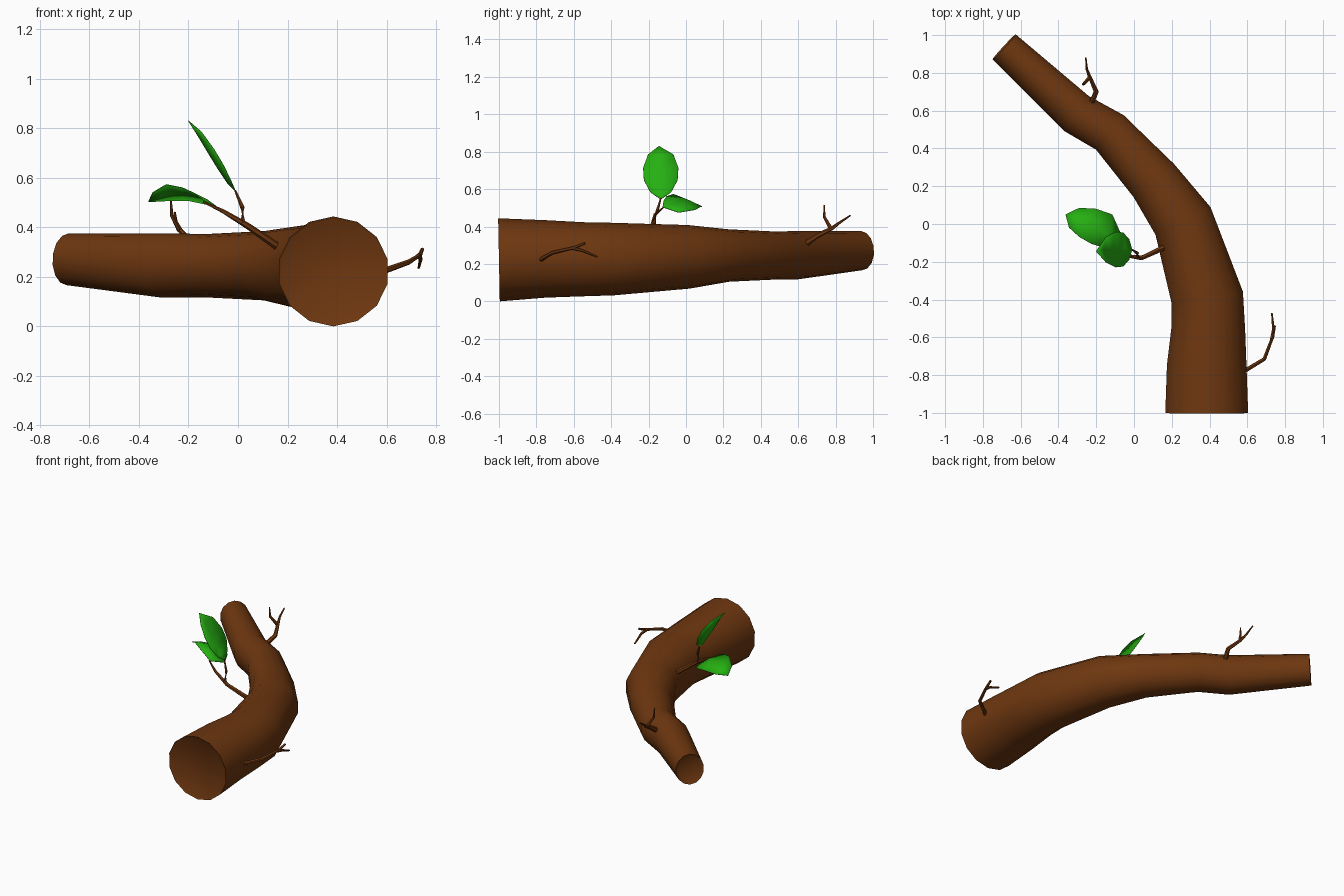
import bpy, bmesh, math
from mathutils import Vector

if "Cube" in bpy.data.objects:
    bpy.data.objects.remove(bpy.data.objects["Cube"])


def material(name, rgb):
    m = bpy.data.materials.new(name)
    m.diffuse_color = (*rgb, 1)
    m.use_nodes = True
    m.node_tree.nodes["Principled BSDF"].inputs["Base Color"].default_value = m.diffuse_color
    return m


BARK = material("bark brown", (0.155, 0.038, 0.005))
LEAF = material("leaf green", (0.019, 0.43, 0.006))


def finish(bm, name, mat, angle=45):
    me = bpy.data.meshes.new(name)
    bm.to_mesh(me)
    bm.free()
    ob = bpy.data.objects.new(name, me)
    bpy.context.collection.objects.link(ob)
    me.materials.append(mat)
    bpy.context.view_layer.objects.active = ob
    ob.select_set(True)
    bpy.ops.object.shade_smooth_by_angle(angle=math.radians(angle))
    ob.select_set(False)
    return ob


def sweep(bm, stations, sides):
    """Capped tube through (x, y, z, side radius, up radius); returns caps."""
    pts = [Vector(s[:3]) for s in stations]
    rings = []
    for i, s in enumerate(stations):
        t = Vector((0, 0, 0))
        if i > 0:
            t += (pts[i] - pts[i - 1]).normalized()
        if i < len(pts) - 1:
            t += (pts[i + 1] - pts[i]).normalized()
        t.normalize()
        ref = Vector((0, 0, 1)) if abs(t.z) < 0.95 else Vector((0, 1, 0))
        side = t.cross(ref).normalized()
        up = side.cross(t)
        rings.append([bm.verts.new(pts[i] + side * s[3] * math.sin(a) + up * s[4] * math.cos(a))
                      for a in (2 * math.pi * k / sides for k in range(sides))])
    for a, b in zip(rings, rings[1:]):
        for k in range(sides):
            n = (k + 1) % sides
            bm.faces.new((a[k], a[n], b[n], b[k]))
    caps = [bm.faces.new(rings[0]), bm.faces.new(rings[-1])]
    bmesh.ops.recalc_face_normals(bm, faces=bm.faces)
    return caps


# Main log: curved, tapering, with slightly recessed cut ends
LOG = [(0.385, -1.0, 0.222, 0.225, 0.222), (0.385, -0.75, 0.227, 0.216, 0.207),
       (0.393, -0.55, 0.225, 0.200, 0.198), (0.388, -0.39, 0.226, 0.196, 0.194),
       (0.26, 0.015, 0.238, 0.167, 0.170), (0.105, 0.23, 0.245, 0.142, 0.140),
       (-0.128, 0.485, 0.245, 0.120, 0.128), (-0.305, 0.585, 0.246, 0.116, 0.130),
       (-0.687, 0.938, 0.271, 0.092, 0.105)]
bm = bmesh.new()
caps = sweep(bm, LOG, 14)
bmesh.ops.inset_individual(bm, faces=caps, thickness=0.012, depth=-0.008)
finish(bm, "log", BARK)


# Twigs: each is a set of tapering shoots (points, start radius, end radius)
def twig(name, shoots):
    bm = bmesh.new()
    for pts, r0, r1 in shoots:
        n = len(pts) - 1
        radii = [r0 + (r1 - r0) * i / n for i in range(n + 1)]
        sweep(bm, [(*p, r, r) for p, r in zip(pts, radii)], 6)
    finish(bm, name, BARK)


twig("leafy_twig", [
    ([(0.17, -0.12, 0.315), (0.04, -0.18, 0.405), (-0.06, -0.165, 0.465), (-0.14, -0.12, 0.503)], 0.017, 0.004),
    ([(0.02, -0.175, 0.415), (0.018, -0.155, 0.48), (-0.012, -0.135, 0.55)], 0.014, 0.004)])
twig("back_twig", [
    ([(-0.23, 0.63, 0.30), (-0.2, 0.7, 0.35), (-0.235, 0.78, 0.39), (-0.25, 0.82, 0.42),
      (-0.255, 0.88, 0.46)], 0.017, 0.004),
    ([(-0.235, 0.775, 0.388), (-0.268, 0.74, 0.45), (-0.272, 0.738, 0.515)], 0.012, 0.004)])
twig("side_twig", [
    ([(0.565, -0.79, 0.215), (0.69, -0.715, 0.26), (0.735, -0.595, 0.288), (0.745, -0.54, 0.312)], 0.013, 0.007),
    ([(0.73, -0.61, 0.286), (0.738, -0.555, 0.272), (0.73, -0.473, 0.237)], 0.011, 0.005)])


# Leaves: thin sheets from base to tip through (left, middle, right) rows
def leaf(name, base, rows, tip):
    bm = bmesh.new()
    b, t = bm.verts.new(base), bm.verts.new(tip)
    vs = [[bm.verts.new(p) for p in row] for row in rows]
    for k in range(2):
        bm.faces.new((b, vs[0][k + 1], vs[0][k]))
        for lo, hi in zip(vs, vs[1:]):
            bm.faces.new((lo[k], lo[k + 1], hi[k + 1], hi[k]))
        bm.faces.new((vs[-1][k], vs[-1][k + 1], t))
    bmesh.ops.recalc_face_normals(bm, faces=bm.faces)
    ob = finish(bm, name, LEAF, 60)
    mod = ob.modifiers.new("thickness", "SOLIDIFY")
    mod.thickness = 0.003
    mod.offset = 0


# Upright leaf: symmetric about y = -0.135, edges raised from the midrib
upright = []
for x, z, w in ((-0.04, 0.575, 0.055), (-0.08, 0.635, 0.09), (-0.12, 0.70, 0.094), (-0.165, 0.775, 0.068)):
    upright.append([(x + w * 0.25 * abs(s), -0.135 + s * w, z + w * 0.15 * abs(s)) for s in (-1, 0, 1)])
leaf("upright_leaf", (-0.01, -0.135, 0.545), upright, (-0.2, -0.145, 0.83))

# Drooping leaf: tilted, with the front edge higher
leaf("drooping_leaf", (-0.13, -0.125, 0.503), [
    [(-0.175, -0.12, 0.537), (-0.125, -0.08, 0.512), (-0.075, -0.04, 0.475)],
    [(-0.225, -0.105, 0.56), (-0.18, -0.025, 0.53), (-0.115, 0.05, 0.49)],
    [(-0.29, -0.068, 0.573), (-0.245, 0.015, 0.54), (-0.20, 0.08, 0.508)],
    [(-0.345, -0.018, 0.54), (-0.31, 0.035, 0.53), (-0.29, 0.085, 0.507)],
], (-0.362, 0.05, 0.503))
